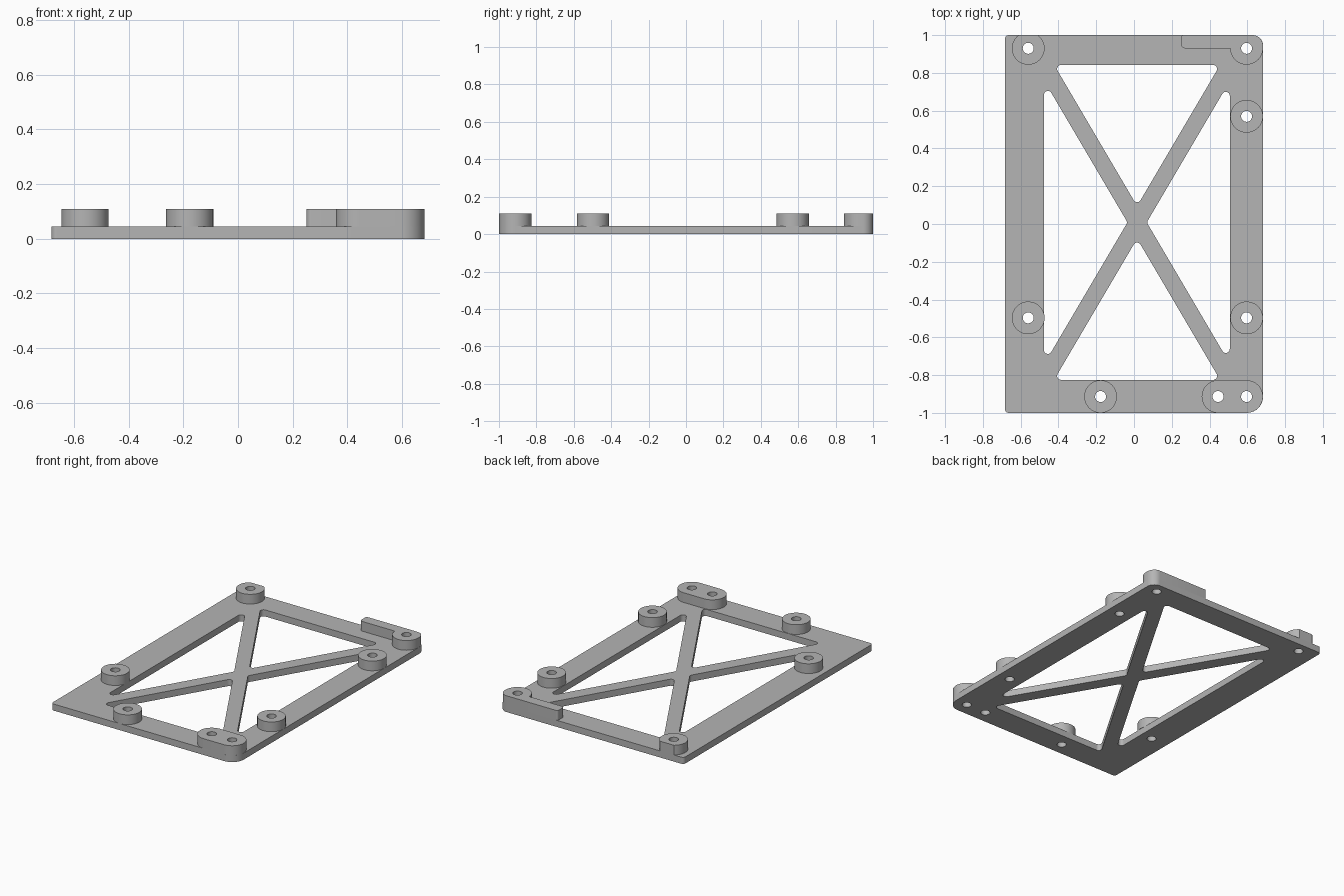
import bpy, bmesh, math
from mathutils import Vector

if "Cube" in bpy.data.objects:
    bpy.data.objects.remove(bpy.data.objects["Cube"])

W, T, H = 0.683, 0.044, 0.109      # half width, plate thickness, boss height
R, HOLE = 0.0865, 0.029            # boss and screw hole radii

grey = bpy.data.materials.new("plain grey")
grey.diffuse_color = (0.46, 0.46, 0.46, 1)
grey.use_nodes = True
grey.node_tree.nodes["Principled BSDF"].inputs["Base Color"].default_value = grey.diffuse_color


def arc(cx, cy, r, a0, a1, n=32):
    return [Vector((cx + r * math.cos(math.radians(a0 + (a1 - a0) * i / n)),
                    cy + r * math.sin(math.radians(a0 + (a1 - a0) * i / n))))
            for i in range(n + 1)]


def circle(cx, cy, r, n=48):
    return arc(cx, cy, r, 0, 360, n)[:-1]


def fillet(corners, n=10):
    """Polygon from (x, y, radius) corners, each rounded by its radius."""
    out = []
    for i, (x, y, r) in enumerate(corners):
        p = Vector((x, y))
        if r == 0:
            out.append(p)
            continue
        a = (Vector(corners[i - 1][:2]) - p).normalized()
        b = (Vector(corners[(i + 1) % len(corners)][:2]) - p).normalized()
        half = a.angle(b) / 2
        c = p + (a + b).normalized() * (r / math.sin(half))
        u = p + a * (r / math.tan(half)) - c
        v = p + b * (r / math.tan(half)) - c
        sweep = u.angle(v)
        for k in range(n + 1):
            t = k / n
            out.append(c + (u * math.sin((1 - t) * sweep) + v * math.sin(t * sweep)) / math.sin(sweep))
    return out


def slab(name, loops, z0, z1):
    """Extrude an outline (first loop) with holes (other loops)."""
    bm = bmesh.new()
    rings = []
    for z in (z0, z1):
        level = [[bm.verts.new((p.x, p.y, z)) for p in lp] for lp in loops]
        edges = [bm.edges.new((vs[i - 1], vs[i])) for vs in level for i in range(len(vs))]
        bmesh.ops.triangle_fill(bm, edges=edges, use_beauty=True)
        rings.append(level)
    for lo, hi in zip(*rings):
        for i in range(len(lo)):
            bm.faces.new((lo[i - 1], lo[i], hi[i], hi[i - 1]))
    bmesh.ops.recalc_face_normals(bm, faces=bm.faces[:])
    me = bpy.data.meshes.new(name)
    bm.to_mesh(me)
    bm.free()
    me.materials.append(grey)
    ob = bpy.data.objects.new(name, me)
    bpy.context.collection.objects.link(ob)
    bpy.ops.object.select_all(action='DESELECT')
    ob.select_set(True)
    bpy.context.view_layer.objects.active = ob
    bpy.ops.object.shade_smooth_by_angle(angle=math.radians(30))


XL, XR = -0.56, 0.596
YT, YB = 0.93, -0.9135
singles = {"left_boss": (XL, -0.497), "right_upper_boss": (XR, 0.57),
           "right_lower_boss": (XR, -0.497), "front_boss": (-0.177, YB)}
corner_holes = [(XL, YT), (XR, YT), (0.445, YB), (XR, YB)]
holes = [circle(x, y, HOLE) for x, y in list(singles.values()) + corner_holes]

# Plate with four triangular windows left around an X brace
x0, x1, y0, y1 = -0.477, 0.507, -0.825, 0.842
cx, cy, slope = 0.0165, 0.0085, 1.70
dy = 0.0867                         # vertical half width of a brace strip
dx, r = dy / slope, 0.021
windows = []
for y, s in ((y1, 1), (y0, -1)):    # back and front windows
    w = (abs(y - cy) - dy) / slope
    windows.append(fillet([(cx - w, y, r), (cx + w, y, r), (cx, cy + s * dy, r)]))
for x, s in ((x0, -1), (x1, 1)):    # left and right windows
    h = (abs(x - cx) - dx) * slope
    windows.append(fillet([(x, cy - h, r), (x, cy + h, r), (cx + s * dx, cy, r)]))
outline = fillet([(-W, -1, 0.02), (W, -1, R), (W, 1, 0.055), (-W, 1, 0.02)], 16)
slab("plate", [outline] + windows + holes, 0, T)

# Round screw bosses
for name, (x, y) in singles.items():
    slab(name, [circle(x, y, R, 64), circle(x, y, HOLE)], T, H)

# Back left boss, cut flush with the plate edge
cut = math.degrees(math.asin((1 - YT) / R))
slab("back_left_boss", [arc(XL, YT, R, 180 - cut, 360 + cut, 56), circle(XL, YT, HOLE)], T, H)

# Double boss in the front right corner
stadium = arc(0.445, YB, R, 90, 270) + arc(XR, YB, R, -90, 90)
slab("double_boss", [stadium, circle(0.445, YB, HOLE), circle(XR, YB, HOLE)], T, H)

# Back right corner boss joined to a short rib on the edge
rib = [(0.25, 1, 0.012), (0.25, YT, 0.02)]
rib += [(p.x, p.y, 0) for p in arc(XR, YT, R, 180, 360)] + [(W, 1, 0.055)]
slab("corner_boss_with_rib", [fillet(rib), circle(XR, YT, HOLE)], T, H)
